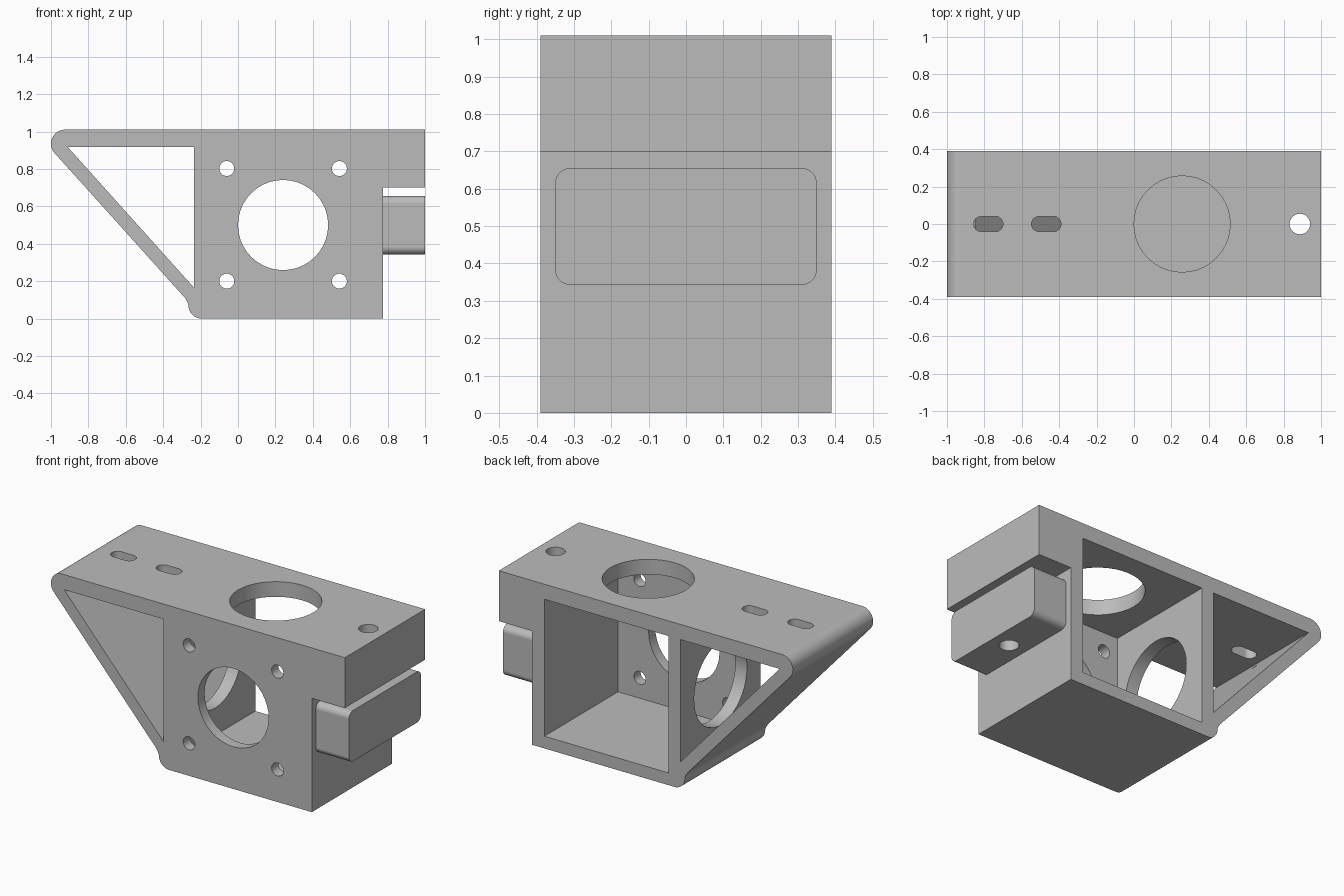
import bpy
import bmesh
from math import sin, cos, radians, pi

if "Cube" in bpy.data.objects:
    bpy.data.objects.remove(bpy.data.objects["Cube"])

grey = bpy.data.materials.new("plain grey")
grey.use_nodes = True
GREY = (0.5, 0.5, 0.5, 1)
grey.diffuse_color = GREY
grey.node_tree.nodes["Principled BSDF"].inputs["Base Color"].default_value = GREY


def arc(cu, cv, r, start, end, steps=10):
    angles = [radians(start + (end - start) * i / steps) for i in range(steps + 1)]
    return [(cu + r * cos(a), cv + r * sin(a)) for a in angles]


def rounded_rect(u0, u1, v0, v1, r=0):
    """Rectangle with corner radius r; also serves for circles and slots."""
    pts = []
    corners = [(u1 - r, v1 - r), (u0 + r, v1 - r), (u0 + r, v0 + r), (u1 - r, v0 + r)]
    for i, (cu, cv) in enumerate(corners):
        for p in arc(cu, cv, r, 90 * i, 90 * i + 90):
            if all(abs(p[0] - q[0]) + abs(p[1] - q[1]) > 1e-5 for q in pts):
                pts.append(p)
    return pts


def circle(cu, cv, r):
    return rounded_rect(cu - r, cu + r, cv - r, cv + r, r)


def prism(name, pts, axis, lo, hi):
    """Extrude a 2D outline along an axis from lo to hi."""
    place = {"X": lambda u, v, w: (w, u, v),
             "Y": lambda u, v, w: (u, w, v),
             "Z": lambda u, v, w: (u, v, w)}[axis]
    bm = bmesh.new()
    bottom = [bm.verts.new(place(u, v, lo)) for u, v in pts]
    top = [bm.verts.new(place(u, v, hi)) for u, v in pts]
    bm.faces.new(bottom)
    bm.faces.new(top[::-1])
    for i in range(len(pts)):
        j = (i + 1) % len(pts)
        bm.faces.new((bottom[i], bottom[j], top[j], top[i]))
    bmesh.ops.recalc_face_normals(bm, faces=bm.faces)
    mesh = bpy.data.meshes.new(name)
    bm.to_mesh(mesh)
    bm.free()
    mesh.materials.append(grey)
    obj = bpy.data.objects.new(name, mesh)
    bpy.context.collection.objects.link(obj)
    return obj


def activate(obj):
    bpy.ops.object.select_all(action="DESELECT")
    obj.select_set(True)
    bpy.context.view_layer.objects.active = obj


def combine(target, tool, operation="DIFFERENCE"):
    activate(target)
    mod = target.modifiers.new("combine", "BOOLEAN")
    mod.operation = operation
    mod.solver = "EXACT"
    mod.object = tool
    bpy.ops.object.modifier_apply(modifier=mod.name)
    bpy.data.objects.remove(tool)


# Main body: side outline with the clamp overhang and sloped brace
DEPTH = 0.39
outline = [(0.775, 0), (0.775, 0.7), (1, 0.7), (1, 1.01)]
outline += arc(-0.925, 0.935, 0.075, 90, 222, 16)
outline += [(-0.285, 0.112), (-0.274, 0.095), (-0.267, 0.08)]
outline += arc(-0.195, 0.07, 0.07, 180, 270)
body = prism("bracket_body", outline, "Y", -DEPTH, DEPTH)

# Tab below the overhang
tab = prism("clamp_tab", rounded_rect(-0.35, 0.35, 0.343, 0.655, 0.04), "X", 0.74, 1)
combine(body, tab, "UNION")

# Triangular opening and box cavity open to the back
triangle = [(-0.91, 0.917), (-0.235, 0.917), (-0.235, 0.165)]
combine(body, prism("brace_opening", triangle, "Y", -1, 1))
combine(body, prism("box_cavity", rounded_rect(-0.155, 0.69, 0.075, 0.917), "Y", -0.325, 1))

# Large round openings in the front, top and side walls
combine(body, prism("front_opening", circle(0.241, 0.5, 0.241), "Y", -1, -0.2))
combine(body, prism("top_opening", circle(0.257, 0, 0.257), "Z", 0.8, 1.2))
combine(body, prism("side_opening", circle(0, 0.5, 0.257), "X", -0.36, 0))

# Four mounting holes in the front wall
for x in (-0.06, 0.542):
    for z in (0.2, 0.802):
        combine(body, prism("mount_hole", circle(x, z, 0.04), "Y", -1, -0.2))

# Two slots in the top plate
for x in (-0.858, -0.548):
    combine(body, prism("top_slot", rounded_rect(x, x + 0.158, -0.04, 0.04, 0.04), "Z", 0.85, 1.2))

# Clamp screw hole through the overhang and tab
combine(body, prism("screw_hole", circle(0.887, 0, 0.055), "Z", 0.2, 1.2))

# Smooth round surfaces, keep flat faces flat
activate(body)
bpy.ops.object.shade_smooth_by_angle(angle=pi / 6)
weighted = body.modifiers.new("weighted_normals", "WEIGHTED_NORMAL")
weighted.keep_sharp = True
weighted.weight = 100
